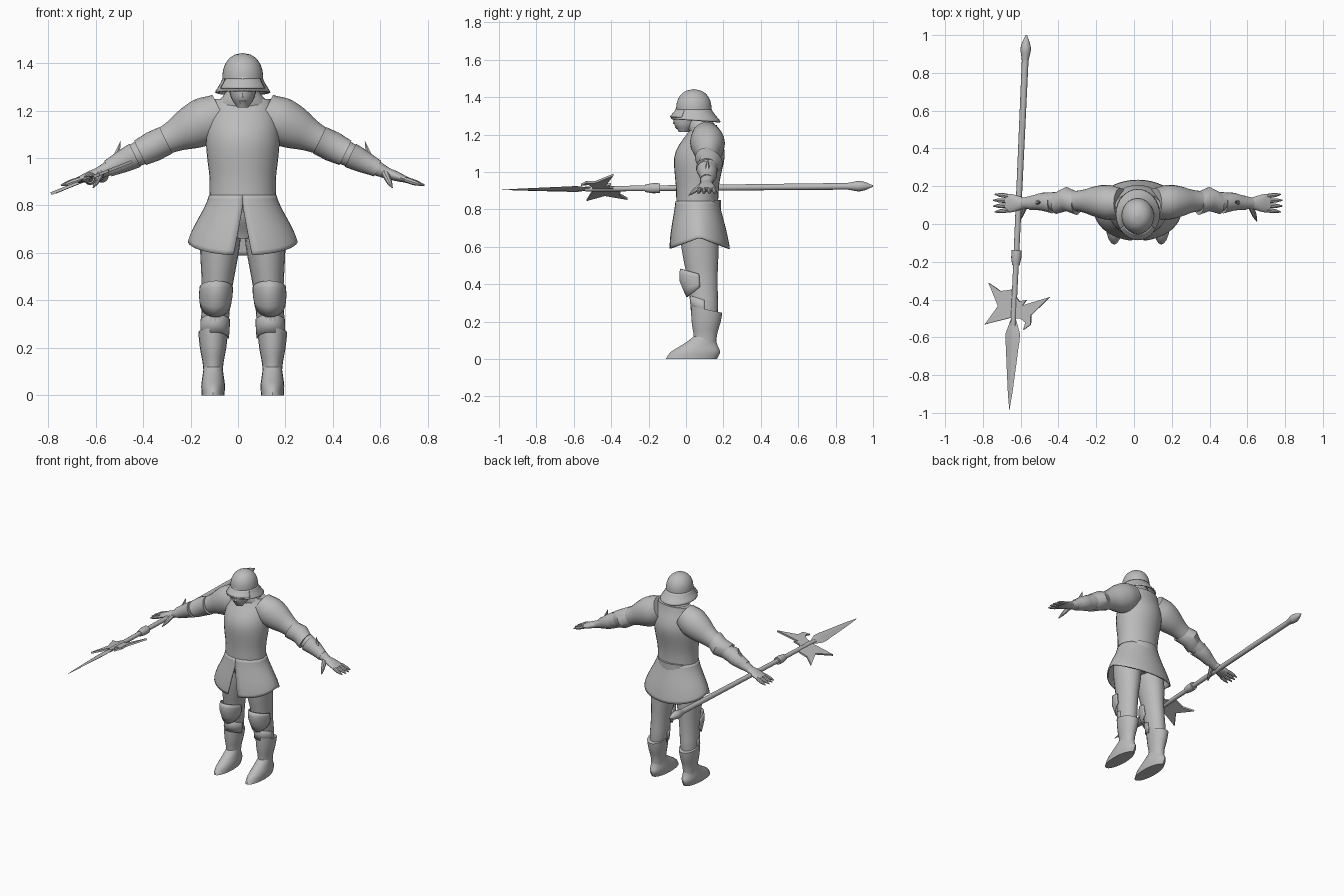
import bpy
import bmesh
from math import sin, cos, pi, radians, asin
from mathutils import Matrix, Vector

cube = bpy.data.objects.get("Cube")
if cube:
    bpy.data.objects.remove(cube, do_unlink=True)

SHADE = 0.5
grey = bpy.data.materials.new("plain_grey")
grey.use_nodes = True
grey.diffuse_color = (SHADE, SHADE, SHADE, 1)
grey.node_tree.nodes["Principled BSDF"].inputs["Base Color"].default_value = grey.diffuse_color

BODY_X = 0.02  # the figure stands slightly off centre


def finish(name, bm, mirror=False, thickness=0, frame=None, sharp_angle=40):
    """Turn a bmesh into a shaded object, either on the body or in a given frame."""
    bm.transform(frame if frame else Matrix.Identity(4))
    mesh = bpy.data.meshes.new(name)
    bm.to_mesh(mesh)
    bm.free()
    mesh.materials.append(grey)
    part = bpy.data.objects.new(name, mesh)
    bpy.context.scene.collection.objects.link(part)
    if not frame:
        part.location.x = BODY_X
    bpy.ops.object.select_all(action='DESELECT')
    part.select_set(True)
    bpy.context.view_layer.objects.active = part
    bpy.ops.object.shade_smooth_by_angle(angle=radians(sharp_angle))
    if thickness:
        part.modifiers.new("thickness", 'SOLIDIFY').thickness = thickness
    if mirror:
        part.modifiers.new("mirror", 'MIRROR')


def sample(values, t):
    """Smooth curve through evenly spaced values, read at t from zero to one."""
    last = len(values) - 1
    i = min(int(t * last), max(last - 1, 0))
    u = t * last - i
    before, a, b, after = (values[min(max(i + k, 0), last)] for k in (-1, 0, 1, 2))
    return 0.5 * (2 * a + (b - before) * u + (2 * before - 5 * a + 4 * b - after) * u * u
                  + (3 * a - before - 3 * b + after) * u ** 3)


def tube(name, start, end, widths, depths=(1,), lifts=(0,), bow=0, square=False,
         arc=None, cap=True, sides=20, rows=12, **options):
    """Oval rings from start to end. Depths are ratios to the half widths, lifts raise
    the front edge, bow bends the middle in y, square turns rings across the path."""
    start, end = Vector(start), Vector(end)
    x_axis, y_axis, z_axis = Matrix.Identity(3)
    if square:
        z_axis = (end - start).normalized()
        x_axis = y_axis.cross(z_axis).normalized()
        y_axis = z_axis.cross(x_axis)
    bm = bmesh.new()
    rings = []
    for r in range(rows + 1):
        t = r / rows
        width, depth, lift = sample(widths, t), sample(depths, t), sample(lifts, t)
        centre = start.lerp(end, t) + Vector((0, bow * sin(pi * t), 0))
        first, final = arc(t, width) if arc else (0, 2 * pi)
        ring = []
        for s in range(sides + 1 if arc else sides):
            angle = first + (final - first) * s / sides
            rise = lift * (abs(cos(angle)) if arc else cos(angle))
            ring.append(bm.verts.new(centre + x_axis * width * sin(angle)
                                     - y_axis * width * depth * cos(angle) + z_axis * rise))
        rings.append(ring)
    for low, high in zip(rings, rings[1:]):
        for s in range(sides):
            n = (s + 1) % len(low)
            bm.faces.new((low[s], low[n], high[n], high[s]))
    if cap and not arc:
        bm.faces.new(rings[0][::-1])
        bm.faces.new(rings[-1])
    finish(name, bm, **options)


def front_half(t, width):
    return -pi / 2, pi / 2


def skirt_slit(t, width):
    gap = asin(0.05 * max(0, 0.8 - t) / width) + 0.001
    return gap, 2 * pi - gap


# Torso armour, neck and skirt
tube("breastplate", (0, .06, .835), (0, .1, 1.25), (.14, .14, .15, .155, .145, .12),
     depths=(.8, .83, .85, .55), bow=-.012, sides=32)
tube("neck", (0, .1, 1.2), (0, .06, 1.32), (.12, .1, .07, .055), depths=(.65, 1))
tube("skirt", (0, .072, .65), (0, .06, .845), (.232, .142), depths=(.7, .82), lifts=(-.06, 0),
     arc=skirt_slit, sides=40, thickness=.008)
tube("pelvis", (0, .07, .66), (0, .07, .85), (.06, .12, .13), depths=(.9,))

# Head with nose and lips
tube("head", (0, -.012, 1.213), (0, .04, 1.37), (.024, .045, .055, .062, .065, .06),
     depths=(1.1, 1.35, 1.35, 1.25))
tube("nose", (0, -.052, 1.257), (0, -.045, 1.3), (.013, .012, .007), depths=(1.4,), sides=8, rows=4)
tube("lips", (0, -.046, 1.23), (0, -.046, 1.25), (.01, .02, .01), depths=(.6,), sides=10, rows=4)

# Helmet: rounded dome, flared brim and a brow visor
dome = [max(0.001, 0.086 * (1 - (k / 16) ** 2.5) ** 0.5) for k in range(17)]
tube("helmet_dome", (0, .042, 1.33), (0, .042, 1.443), dome, depths=(1.1,), sides=32, rows=16)
tube("helmet_brim", (0, .052, 1.277), (0, .042, 1.335), (.117, .1, .086), depths=(1.14, 1.1),
     lifts=(.008, 0), cap=False, sides=32, rows=6, thickness=.008)
tube("visor", (0, .045, 1.29), (0, .043, 1.33), (.112, .1, .09), depths=(1.17, 1.1),
     lifts=(.006,), arc=lambda t, width: (-1, 1), rows=4, thickness=.008)

# Arms, with guards placed along the same line
shoulder, wrist = Vector((.09, .11, 1.19)), Vector((.61, .11, .935))


def along_arm(t):
    return shoulder.lerp(wrist, t)


limb = dict(square=True, mirror=True)
tube("arms", shoulder, wrist, (.085, .1, .091, .068, .056, .053, .047, .036, .024),
     depths=(.95, .9, .95, 1.2), bow=.012, rows=24, **limb)
tube("elbow_guards", along_arm(.45), along_arm(.66), (.062, .064, .057), bow=.022, rows=2, **limb)
tube("forearm_cuffs", along_arm(.7), along_arm(.92), (.054, .047, .036), bow=.008, rows=4, **limb)
tube("cuff_spikes", along_arm(.875), (.515, .118, 1.07), (.026, .001), sides=6, rows=1, mirror=True)

# Hands
tube("palms", along_arm(.98), (.7, .11, .905), (.023, .02, .012), depths=(1.3, 2.2, 3.8), **limb)
for k, finger in enumerate(("index", "middle", "ring", "little")):
    y = .073 + .025 * k
    reach = .75 + .018 * sin(pi * (k + .5) / 4)
    tube(finger + "_fingers", (.685, y, .91), (reach, y + .006 * (k - 1.5), .885),
         (.011, .012, .01, .003), sides=8, rows=6, **limb)
tube("thumbs", (.6, .09, .935), (.63, .015, .875), (.016, .014, .011, .003), sides=8, rows=6, **limb)

# Legs, knee guards and boots
tube("legs", (.125, .105, .2), (.09, .065, .72), (.05, .058, .06, .065, .075, .084, .085),
     depths=(1.25, 1.3, 1.15), rows=18, mirror=True)
tube("knee_guards", (.115, .075, .385), (.112, .07, .455), (.066, .071, .07), depths=(1.1, 1.52, 1.45),
     lifts=(-.055, 0, .028), arc=front_half, rows=4, thickness=.008, mirror=True)
tube("shin_guards", (.118, .1, .24), (.116, .098, .315), (.06, .063), depths=(1.25,),
     lifts=(.025,), arc=front_half, rows=2, thickness=.006, mirror=True)
tube("boot_shafts", (.125, .1, .06), (.125, .11, .265), (.04, .043, .055, .062), depths=(1.5, 1.35),
     lifts=(0, 0, .018), mirror=True)
tube("boot_feet", (.125, .028, 0), (.125, .1, .12), (.048, .05, .045, .04),
     depths=(2.85, 2.6, 2, 1.5), mirror=True)

# Polearm frame: z runs from pommel to tip, x lies across the tilted blades
pommel_end, tip = Vector((-.57, 1, .925)), Vector((-.66, -.985, .905))
direction = (tip - pommel_end).normalized()
across = Vector((1, 0, .4))
across = (across - direction * across.dot(direction)).normalized()
frame = Matrix((across, direction.cross(across), direction)).transposed().to_4x4()
frame.translation = pommel_end
length = (tip - pommel_end).length


def pole_part(name, low, high, widths, **options):
    tube(name, (0, 0, low), (0, 0, high), widths, frame=frame, **options)


pole_part("pommel", 0, .15, (.004, .02, .028, .022, .016), sides=14)
pole_part("pole", .13, 1.54, (.018, .014), sides=14, rows=2)
pole_part("pole_socket", 1.14, 1.22, (.026, .027, .02), sides=14, rows=4)
pole_part("spear_blade", 1.5, length, (.012, .041, .035, .028, .02, .012, .001),
          depths=(.3,), sides=4, sharp_angle=20)

# Axe head: crescent blade, back spike and hook in one flat outline
HEAD_CENTRE, HEAD_THICKNESS = 1.43, 0.012
outline = [(-.15, -.11), (-.08, -.07), (-.02, -.08), (.03, -.02), (.07, -.03), (.05, 0), (.2, -.05),
           (.1, .05), (.1, .1), (.06, .13), (.07, .09), (.04, .07), (-.02, .07), (-.16, .11), (-.09, .01)]
bm = bmesh.new()
plate = bm.faces.new([bm.verts.new((x, -HEAD_THICKNESS / 2, HEAD_CENTRE + z)) for x, z in outline])
copy = bmesh.ops.extrude_face_region(bm, geom=[plate], use_keep_orig=True)["geom"]
bmesh.ops.translate(bm, vec=(0, HEAD_THICKNESS, 0),
                    verts=[v for v in copy if isinstance(v, bmesh.types.BMVert)])
bmesh.ops.recalc_face_normals(bm, faces=bm.faces)
finish("axe_blade", bm, frame=frame, sharp_angle=20)
